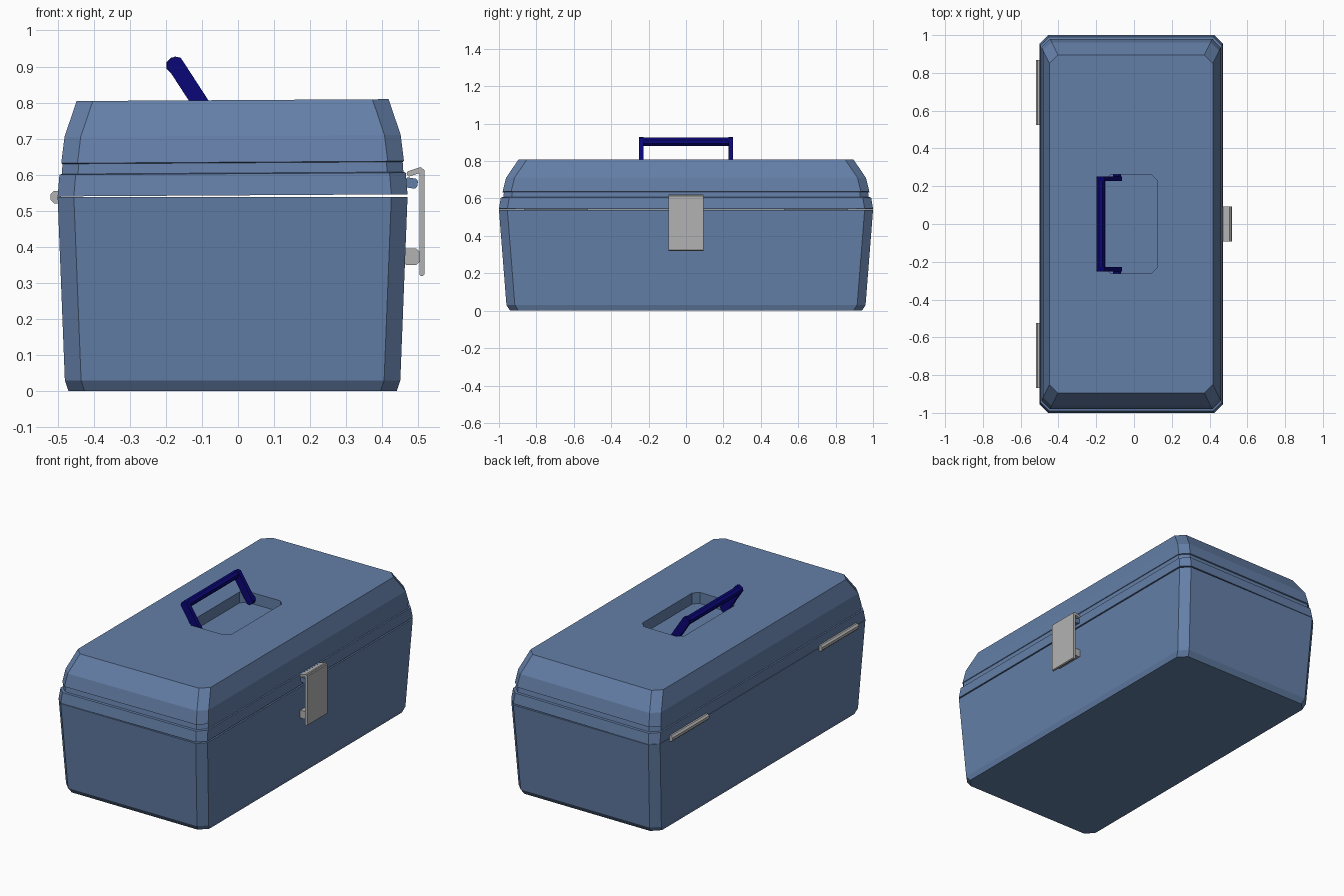
import bpy
import bmesh
from math import radians

cube = bpy.data.objects.get("Cube")
if cube:
    bpy.data.objects.remove(cube, do_unlink=True)


def material(name, red, green, blue):
    mat = bpy.data.materials.new(name)
    mat.use_nodes = True
    colour = (red, green, blue, 1)
    mat.diffuse_color = colour
    mat.node_tree.nodes["Principled BSDF"].inputs["Base Color"].default_value = colour
    return mat


steel_blue = material("steel blue", 0.127, 0.212, 0.39)
navy = material("navy plastic", 0.003, 0.002, 0.18)
grey = material("grey metal", 0.45, 0.45, 0.45)

# Shared footprint of the box and the lid
centre_x = -0.015
half_width = 0.485
half_length = 1.0
corner_cut = 0.045


def finish(name, bm, mat):
    bmesh.ops.recalc_face_normals(bm, faces=bm.faces)
    mesh = bpy.data.meshes.new(name)
    bm.to_mesh(mesh)
    bm.free()
    mesh.materials.append(mat)
    obj = bpy.data.objects.new(name, mesh)
    bpy.context.collection.objects.link(obj)
    return obj


def cut_rectangle(half_x, half_y, cut, z):
    """Rectangle with cut corners, listed counter-clockwise."""
    points = []
    for sx, sy in ((-1, -1), (1, -1), (1, 1), (-1, 1)):
        along_x = (centre_x + sx * (half_x - cut), sy * half_y, z)
        along_y = (centre_x + sx * half_x, sy * (half_y - cut), z)
        points += [along_x, along_y] if sx != sy else [along_y, along_x]
    return points


def shell_ring(inset, z):
    """Footprint drawn in by an inset, half as much across as along."""
    return cut_rectangle(half_width - inset / 2, half_length - inset, corner_cut, z)


def loft(name, outlines, mat, tilt=0):
    """Skin a stack of outlines, close both ends and lean the stack up towards the latch."""
    bm = bmesh.new()
    rings = [[bm.verts.new(point) for point in outline] for outline in outlines]
    for lower, upper in zip(rings, rings[1:]):
        for i in range(len(lower)):
            bm.faces.new((lower[i - 1], lower[i], upper[i], upper[i - 1]))
    bm.faces.new(rings[0])
    bm.faces.new(rings[-1])
    for vert in bm.verts:
        vert.co.z += tilt * (vert.co.x - centre_x + half_width)
    return finish(name, bm, mat)


def bar(name, location, size, chamfer, mat, turn=0):
    """Box whose lengthwise edges are chamfered, turned about its length."""
    bm = bmesh.new()
    bmesh.ops.create_cube(bm, size=1)
    bmesh.ops.scale(bm, vec=size, verts=bm.verts)
    lengthwise = [edge for edge in bm.edges
                  if edge.verts[0].co.y * edge.verts[1].co.y < 0]
    bmesh.ops.bevel(bm, geom=lengthwise, offset=chamfer, offset_type='OFFSET',
                    segments=1, profile=0.5, affect='EDGES')
    obj = finish(name, bm, mat)
    obj.location = location
    obj.rotation_euler.y = radians(turn)
    return obj


# Hollow lower box: up the outside, over the rim and down the inside
seam = 0.538
body_steps = [(0.06, 0), (0.04, 0.03), (0, seam), (0.04, seam), (0.1, 0.03)]
loft("box_body", [shell_ring(*step) for step in body_steps], steel_blue)

# Lid, slightly ajar: inside, rim, stepped sides, then the handle recess in the top
lid_top = 0.804
lid_steps = [(0.1, 0.7), (0.04, 0.54), (0, 0.54), (0.01, 0.6), (0.023, 0.602),
             (0.027, 0.63), (0.02, 0.632), (0.038, 0.705), (0.105, lid_top)]
recess = [cut_rectangle(0.137, 0.262, 0.03, z) for z in (lid_top, lid_top - 0.065)]
loft("lid", [shell_ring(*step) for step in lid_steps] + recess, steel_blue, tilt=0.006)

# Folding handle: grip, with a sloping arm and a pivot at each end
bar("handle_grip", (-0.176, 0, 0.903), (0.044, 0.48, 0.044), 0.013, navy)
for side, sign in (("left", 1), ("right", -1)):
    bar(f"handle_arm_{side}", (-0.13, sign * 0.24, 0.838), (0.046, 0.025, 0.2),
        0.012, navy, turn=-33)
    bar(f"handle_pivot_{side}", (-0.09, sign * 0.255, 0.775), (0.04, 0.015, 0.04),
        0.012, navy)

# Latch: plate, hook over the lid catch, and pivot block on the box
bar("latch_plate", (0.51, 0, 0.468), (0.015, 0.186, 0.296), 0.004, grey)
bar("latch_hook", (0.49, 0, 0.608), (0.045, 0.186, 0.015), 0.004, grey, turn=-18)
bar("latch_pivot", (0.48, 0, 0.373), (0.046, 0.17, 0.046), 0.009, grey)
bar("lid_catch", (0.48, 0, 0.577), (0.036, 0.17, 0.028), 0.006, steel_blue, turn=10)

# Rear hinges
for side, sign in (("left", 1), ("right", -1)):
    bar(f"hinge_{side}", (-0.505, sign * 0.696, seam), (0.03, 0.342, 0.035),
        0.01, grey)
